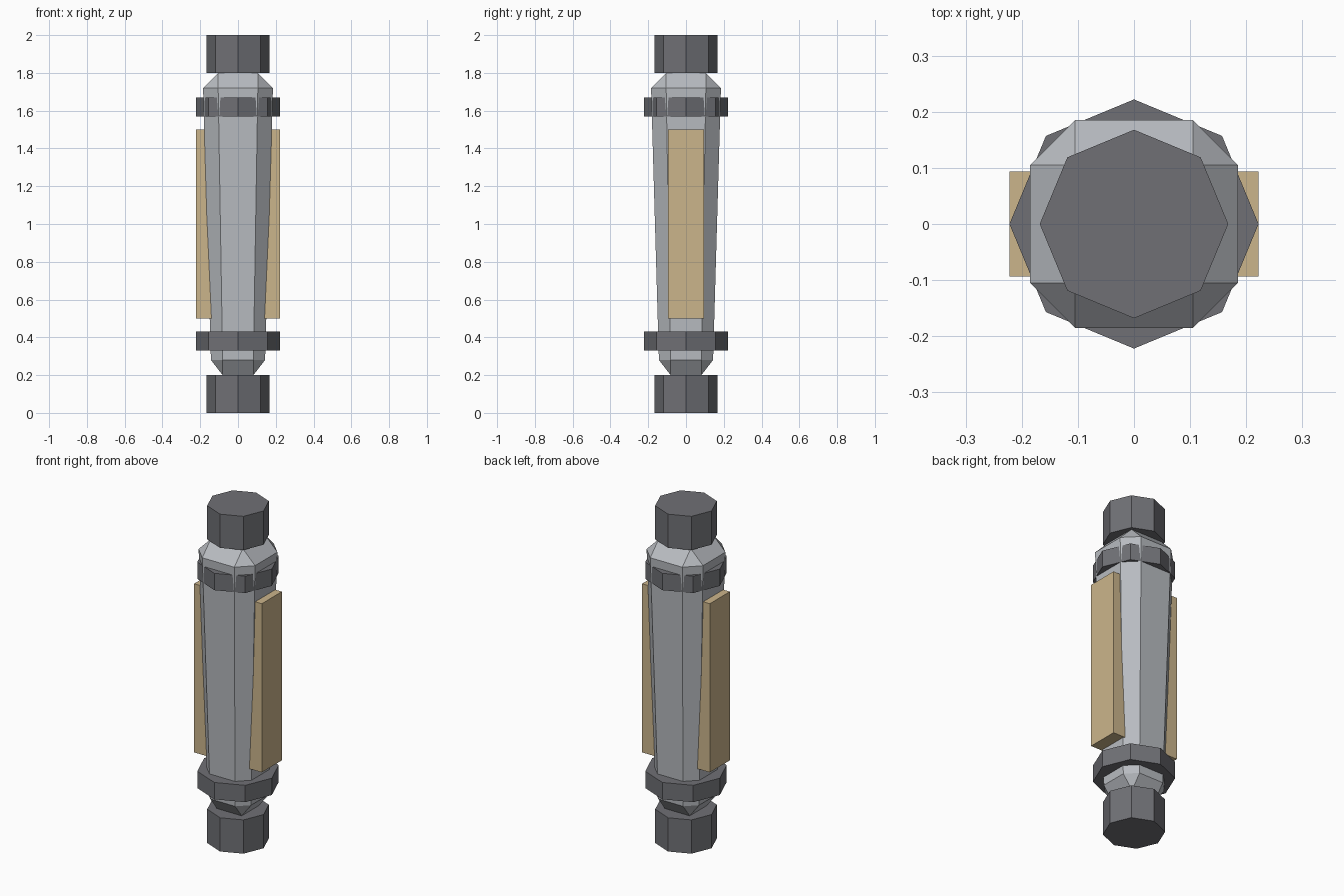
import bpy, bmesh

cube = bpy.data.objects.get("Cube")
if cube:
    bpy.data.objects.remove(cube, do_unlink=True)


def make_material(name, rgb):
    mat = bpy.data.materials.new(name)
    mat.use_nodes = True
    colour = (*rgb, 1.0)
    mat.diffuse_color = colour
    mat.node_tree.nodes["Principled BSDF"].inputs["Base Color"].default_value = colour
    return mat


def finish(bm, name, mat):
    mesh = bpy.data.meshes.new(name)
    bm.to_mesh(mesh)
    bm.free()
    mesh.materials.append(mat)
    obj = bpy.data.objects.new(name, mesh)
    bpy.context.scene.collection.objects.link(obj)
    return obj


def box(size, centre):
    bm = bmesh.new()
    bmesh.ops.create_cube(bm, size=1)
    bmesh.ops.scale(bm, vec=size, verts=bm.verts)
    bmesh.ops.translate(bm, vec=centre, verts=bm.verts)
    return bm


def octagon(name, radius, bottom, top, mat):
    bm = bmesh.new()
    bmesh.ops.create_cone(bm, cap_ends=True, segments=8, radius1=radius,
                          radius2=radius, depth=top - bottom)
    bmesh.ops.translate(bm, vec=(0, 0, (bottom + top) / 2), verts=bm.verts)
    return finish(bm, name, mat)


light_metal = make_material("light grey metal", (0.48, 0.50, 0.53))
dark_metal = make_material("dark grey metal", (0.16, 0.163, 0.178))
tan = make_material("tan panel", (0.60, 0.46, 0.26))

# Tapered body: chamfered box narrowed at its lower end
bm = box((0.37, 0.37, 1.6), (0, 0, 1))
bmesh.ops.bevel(bm, geom=bm.edges[:], offset=0.08, segments=1, affect='EDGES')
lower = [v for v in bm.verts if v.co.z < 1]
bmesh.ops.scale(bm, vec=(0.775, 0.775, 1), verts=lower)
finish(bm, "body", light_metal)

# End caps and collars
octagon("bottom_cap", 0.168, 0.0, 0.2, dark_metal)
octagon("top_cap", 0.168, 1.8, 2.0, dark_metal)
octagon("lower_collar", 0.222, 0.33, 0.43, dark_metal)
octagon("upper_collar", 0.222, 1.57, 1.67, dark_metal)

# Side grip panels, sunk into the body
for side, name in ((1, "left_panel"), (-1, "right_panel")):
    finish(box((0.1, 0.188, 1.0), (side * 0.172, 0, 1)), name, tan)
